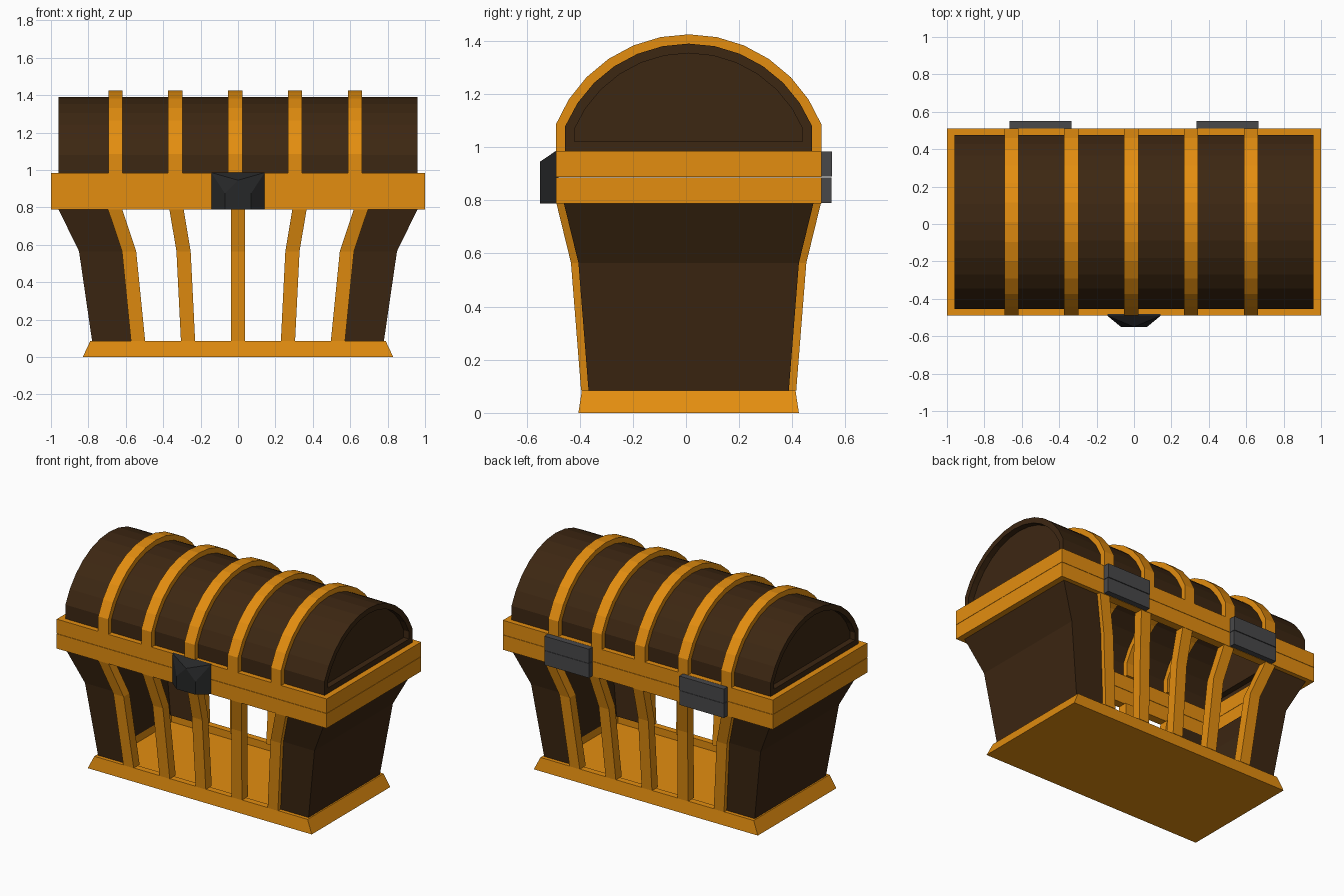
import bpy, bmesh, math

cube = bpy.data.objects.get("Cube")
if cube:
    bpy.data.objects.remove(cube, do_unlink=True)

YC = 0.01  # depth centre of the chest


def material(name, rgb):
    m = bpy.data.materials.new(name)
    m.use_nodes = True
    m.diffuse_color = (*rgb, 1)
    m.node_tree.nodes["Principled BSDF"].inputs["Base Color"].default_value = (*rgb, 1)
    return m


GOLD = material("golden_orange", (0.77, 0.268, 0.005))
WOOD = material("dark_brown_wood", (0.046, 0.020, 0.006))
IRON = material("black_iron", (0.019, 0.020, 0.021))
STEEL = material("grey_steel", (0.065, 0.065, 0.068))


def finish(name, bm, mat):
    bmesh.ops.recalc_face_normals(bm, faces=bm.faces[:])
    me = bpy.data.meshes.new(name)
    bm.to_mesh(me)
    bm.free()
    me.materials.append(mat)
    ob = bpy.data.objects.new(name, me)
    bpy.context.collection.objects.link(ob)
    return ob


def loft(name, rings, mat, cyclic=False):
    """Skin equal-length closed rings; cap the ends unless cyclic."""
    bm = bmesh.new()
    vs = [[bm.verts.new(p) for p in r] for r in rings]
    n = len(vs[0])
    pairs = list(zip(vs, vs[1:])) + ([(vs[-1], vs[0])] if cyclic else [])
    for a, b in pairs:
        for i in range(n):
            j = (i + 1) % n
            bm.faces.new((a[i], a[j], b[j], b[i]))
    if not cyclic:
        bm.faces.new(vs[0])
        bm.faces.new(vs[-1])
    return finish(name, bm, mat)


def rect(hx, hy, z):
    return [(sx * hx, YC + sy * hy, z) for sx, sy in ((-1, -1), (1, -1), (1, 1), (-1, 1))]


def box(name, x0, x1, y0, y1, z0, z1, mat):
    rings = [[(x0, y0, z), (x1, y0, z), (x1, y1, z), (x0, y1, z)] for z in (z0, z1)]
    return loft(name, rings, mat)


# Base tray: flared plinth with a sunken floor
loft("base_tray", [rect(0.83, 0.415, 0), rect(0.79, 0.402, 0.085),
                   rect(0.75, 0.36, 0.085), rect(0.75, 0.36, 0.035)], GOLD)

# Body levels: half width, half depth, height
LEVELS = [(0.78, 0.377, 0.085), (0.85, 0.415, 0.565), (0.96, 0.47, 0.79)]
RIB = 0.685  # outer rib position as a share of the half width
T = 0.03

# End walls, wrapping round the corners as far as the outer ribs
for s, side in ((-1, "right"), (1, "left")):
    rings = []
    for X, Y, z in LEVELS:
        e = RIB * X
        u = [(e, -Y), (X, -Y), (X, Y), (e, Y),
             (e, Y - T), (X - T, Y - T), (X - T, T - Y), (e, T - Y)]
        rings.append([(s * x, YC + y, z) for x, y in u])
    loft(f"end_wall_{side}", rings, WOOD)

# Bent upright ribs on front and back
for sy, face in ((-1, "front"), (1, "back")):
    for i in range(5):
        rings = []
        for X, Y, z in LEVELS:
            c = (i - 2) / 2 * RIB * X
            a, b = YC + sy * (Y + 0.028), YC + sy * (Y - 0.035)
            rings.append([(c - 0.038, a, z), (c + 0.038, a, z),
                          (c + 0.038, b, z), (c - 0.038, b, z)])
        loft(f"{face}_rib_{i + 1}", rings, GOLD)

# Rim bands: lower belongs to the body, upper to the lid
for name, z0, z1 in (("body_rim", 0.788, 0.8865), ("lid_rim", 0.8885, 0.985)):
    corners = zip(rect(1, 0.5, z0), rect(1, 0.5, z1),
                  rect(0.945, 0.445, z1), rect(0.945, 0.445, z0))
    loft(name, list(corners), GOLD, cyclic=True)


def arch(d):
    """Arched lid profile (y, z), offset outwards by d."""
    h, r, zc, n = 0.465 + d, 0.503 + d, 0.887, 12
    t = math.asin(h / r)
    arc = [(YC + r * math.sin(a), zc + r * math.cos(a))
           for a in (t * (2 * k / n - 1) for k in range(n + 1))]
    return [(YC - h, 0.985)] + arc + [(YC + h, 0.985)]


# Lid shell with recessed ends, open underneath
bm = bmesh.new()
ends = [[bm.verts.new((x, y, z)) for y, z in arch(0)] for x in (-0.96, 0.96)]
for i in range(len(ends[0]) - 1):
    bm.faces.new((ends[0][i], ends[0][i + 1], ends[1][i + 1], ends[1][i]))
caps = [bm.faces.new(e) for e in ends]
bmesh.ops.recalc_face_normals(bm, faces=bm.faces[:])
bmesh.ops.inset_individual(bm, faces=caps, thickness=0.036, use_even_offset=True)
for f in caps:
    s = 1 if f.calc_center_median().x > 0 else -1
    rim = f.verts[:]
    new = bmesh.ops.extrude_discrete_faces(bm, faces=[f])["faces"][0]
    for v in new.verts:
        v.co.x -= s * 0.04
lid = finish("lid_shell", bm, WOOD)

# Hoops over the lid
for i in range(5):
    c = -0.015 + (i - 2) * 0.32
    rings = [[(c - 0.038, *o), (c + 0.038, *o), (c + 0.038, *n), (c - 0.038, *n)]
             for o, n in zip(arch(0.035), arch(-0.035))]
    loft(f"lid_hoop_{i + 1}", rings, GOLD)

# Hinge plates on the back, in two leaves
for s, side in ((-1, "right"), (1, "left")):
    x0, x1 = s * 0.5 - 0.165, s * 0.5 + 0.165
    box(f"hinge_lower_{side}", x0, x1, 0.505, 0.548, 0.79, 0.886, STEEL)
    box(f"hinge_upper_{side}", x0, x1, 0.505, 0.55, 0.889, 0.984, STEEL)

# Faceted lock on the front
bm = bmesh.new()
pts = [(0, -0.55, 0.945)]
for s in (-1, 1):
    pts += [(s * 0.07, -0.55, 0.875), (s * 0.07, -0.55, 0.788)]
    pts += [(s * 0.143, y, z) for y in (-0.49, -0.48) for z in (0.788, 0.986)]
for p in pts:
    bm.verts.new(p)
bmesh.ops.convex_hull(bm, input=bm.verts[:])
finish("lock", bm, IRON)
